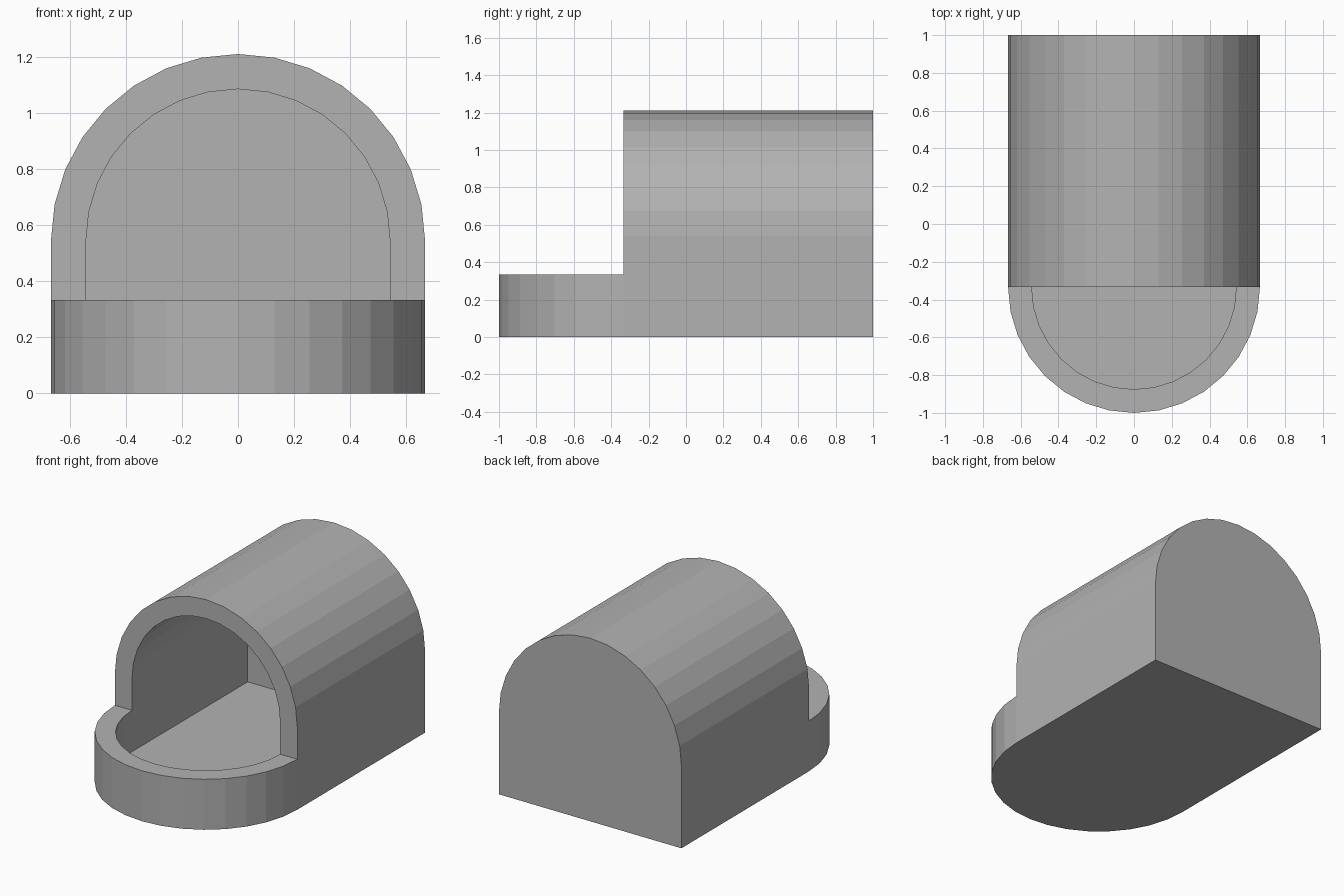
import bpy, bmesh
from math import sin, cos, pi

if "Cube" in bpy.data.objects:
    bpy.data.objects.remove(bpy.data.objects["Cube"])

R, WALL = 2 / 3, 0.125        # outer radius, wall thickness
r = R - WALL                  # inner radius
FRONT, BACK = -1 / 3, 1.0     # hood front and back in y
LIP, FLOOR, SPRING = 1 / 3, 0.06, 0.543
SEGS = 16

bm = bmesh.new()


def half_circle(rad):
    return [(rad * cos(pi * i / SEGS), rad * sin(pi * i / SEGS)) for i in range(SEGS + 1)]


def arch(rad, y, base):
    """Tunnel outline standing on base, with a point at lip height."""
    top = [(x, y, SPRING + h) for x, h in half_circle(rad)]
    return [(rad, y, base), (rad, y, LIP)] + top + [(-rad, y, LIP), (-rad, y, base)]


def bow(rad, z):
    """Rounded front outline at height z."""
    return [(x, FRONT - d, z) for x, d in half_circle(rad)]


def face(points):
    bm.faces.new([bm.verts.new(p) for p in points])


def strip(a, b):
    for i in range(len(a) - 1):
        face([a[i], a[i + 1], b[i + 1], b[i]])


# Hood: outer skin, inner skin, front edge
strip(arch(R, FRONT, 0), arch(R, BACK, 0))
strip(arch(r, FRONT, FLOOR), arch(r, BACK - WALL, FLOOR))
strip(arch(R, FRONT, 0)[1:-1], arch(r, FRONT, FLOOR)[1:-1])

# Back wall, outside and inside
face(arch(R, BACK, 0))
face(arch(r, BACK - WALL, FLOOR))

# Rounded front lip: outside, inside, top
strip(bow(R, 0), bow(R, LIP))
strip(bow(r, FLOOR), bow(r, LIP))
strip(bow(R, LIP), bow(r, LIP))

# Underside and inner floor
face(bow(R, 0) + [(-R, BACK, 0), (R, BACK, 0)])
face(bow(r, FLOOR) + [(-r, BACK - WALL, FLOOR), (r, BACK - WALL, FLOOR)])

# Weld into one closed shell
bmesh.ops.remove_doubles(bm, verts=bm.verts[:], dist=1e-4)
bmesh.ops.recalc_face_normals(bm, faces=bm.faces[:])
mesh = bpy.data.meshes.new("hooded_shelter")
bm.to_mesh(mesh)
bm.free()

# Darker grey
grey = bpy.data.materials.new("dark_grey")
grey.diffuse_color = (0.45, 0.45, 0.45, 1)
grey.use_nodes = True
grey.node_tree.nodes["Principled BSDF"].inputs["Base Color"].default_value = grey.diffuse_color
mesh.materials.append(grey)
bpy.context.collection.objects.link(bpy.data.objects.new("hooded_shelter", mesh))
